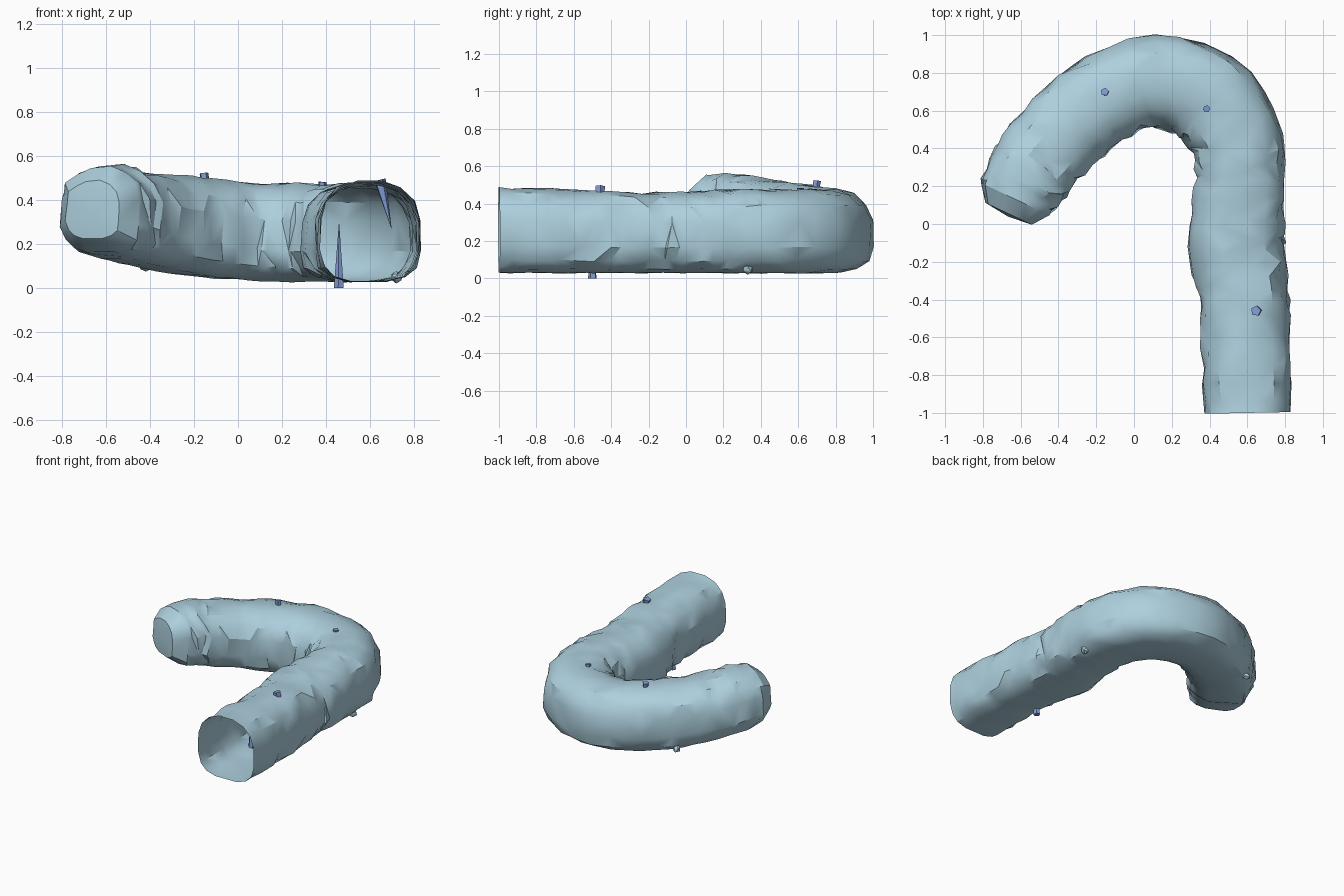
import bpy, bmesh, math, random
from mathutils import Vector

if "Cube" in bpy.data.objects:
    bpy.data.objects.remove(bpy.data.objects["Cube"])

random.seed(7)


def material(name, rgb):
    m = bpy.data.materials.new(name)
    m.diffuse_color = (*rgb, 1)
    m.use_nodes = True
    m.node_tree.nodes["Principled BSDF"].inputs["Base Color"].default_value = m.diffuse_color
    return m


ICE = material("pale_ice", (0.42, 0.63, 0.73))
BLUE = material("blue_crystal", (0.23, 0.34, 0.68))


def finish(name, bm, mat):
    me = bpy.data.meshes.new(name)
    bm.to_mesh(me)
    bm.free()
    me.materials.append(mat)
    ob = bpy.data.objects.new(name, me)
    bpy.context.collection.objects.link(ob)
    return ob


# tunnel path: x, y, z of the centre, half width, half height
PATH = [(.60, -1, .26, .23, .232), (.595, -.75, .255, .235, .23), (.59, -.5, .25, .235, .222),
        (.57, -.3, .245, .24, .218), (.535, -.1, .245, .26, .218), (.55, .1, .25, .245, .222),
        (.56, .3, .25, .235, .225), (.52, .5, .25, .245, .225), (.37, .68, .25, .25, .225),
        (.11, .755, .255, .24, .225), (-.13, .68, .27, .24, .225), (-.32, .54, .295, .24, .22),
        (-.48, .37, .325, .23, .215), (-.57, .24, .35, .225, .21), (-.625, .13, .355, .20, .195)]
SIDES, STEPS = 16, 3


def spline(t):
    i = min(int(t), len(PATH) - 2)
    u = t - i
    p = [PATH[max(0, min(len(PATH) - 1, k))] for k in (i - 1, i, i + 1, i + 2)]
    return [.5 * (2*b + (c-a)*u + (2*a - 5*b + 4*c - d)*u*u + (3*b - a - 3*c + d)*u**3)
            for a, b, c, d in zip(*p)]


def sgnpow(v, e):
    return math.copysign(abs(v) ** e, v)


# rough ice tunnel, open in front and closed at the far end
bm = bmesh.new()
rings = []
count = (len(PATH) - 1) * STEPS
for k in range(count + 1):
    t = k / STEPS
    x, y, z, w, h = spline(t)
    a, b = spline(max(0, t - .2)), spline(min(len(PATH) - 1, t + .2))
    tan = Vector((b[0] - a[0], b[1] - a[1], 0)).normalized()
    side = Vector((tan.y, -tan.x, 0))
    ring = []
    for s in range(SIDES):
        ang = 2 * math.pi * (s + .5) / SIDES
        e = .85 if math.sin(ang) > 0 else .62      # flatter floor
        rough = 0 if k == 0 else random.uniform(-.055, .06)
        if math.sin(ang) < -.8:
            rough *= .4
        co = Vector((x, y, z)) + side * w * sgnpow(math.cos(ang), e) * (1 + rough)
        co.z += h * sgnpow(math.sin(ang), e) * (1 + rough * .7)
        if 0 < k < count:
            co += tan * random.uniform(-.018, .018)
        co.z = max(co.z, .022)
        ring.append(bm.verts.new(co))
    rings.append(ring)
for r0, r1 in zip(rings, rings[1:]):
    for s in range(SIDES):
        n = (s + 1) % SIDES
        q = (r0[s], r0[n], r1[n], r1[s])
        if random.random() < .5:
            tris = ((q[0], q[1], q[2]), (q[0], q[2], q[3]))
        else:
            tris = ((q[0], q[1], q[3]), (q[1], q[2], q[3]))
        for f in tris:
            bm.faces.new(f)

# blunt end cap
x, y, z, w, h = PATH[-1]
last = rings[-1]
mid = Vector((x, y, z))
inner = [bm.verts.new(mid + (v.co - mid) * .68 + tan * .085) for v in last]
for s in range(SIDES):
    n = (s + 1) % SIDES
    bm.faces.new((last[s], last[n], inner[n], inner[s]))
tip = bm.verts.new(mid + tan * .10)
for s in range(SIDES):
    bm.faces.new((inner[s], inner[(s + 1) % SIDES], tip))
bmesh.ops.recalc_face_normals(bm, faces=bm.faces)
if sum((f.normal.z for f in bm.faces if f.calc_center_median().z > .42)) < 0:
    bmesh.ops.reverse_faces(bm, faces=bm.faces)
tunnel = finish("ice_tunnel", bm, ICE)
bpy.context.view_layer.objects.active = tunnel
tunnel.select_set(True)
bpy.ops.object.shade_smooth_by_angle(angle=math.radians(32))


# thin crystals: blunt root poking through the shell, sharp tip inside
def crystal(name, root, point, r):
    root, point = Vector(root), Vector(point)
    axis = (point - root).normalized()
    u = axis.orthogonal().normalized()
    v = axis.cross(u)
    bm = bmesh.new()
    base = [bm.verts.new(root + r * (u * math.cos(a) + v * math.sin(a)))
            for a in (2 * math.pi * i / 5 for i in range(5))]
    top = bm.verts.new(point)
    bm.faces.new(base[::-1])
    for i in range(5):
        bm.faces.new((base[i], base[(i + 1) % 5], top))
    finish(name, bm, BLUE)


crystal("front_icicle", (.645, -.46, .492), (.70, -.46, .265), .028)
crystal("bend_icicle", (.385, .61, .482), (.36, .62, .25), .02)
crystal("rear_icicle", (-.155, .70, .522), (-.13, .67, .27), .022)
crystal("floor_spike", (.46, -.50, 0), (.46, -.50, .305), .024)

# small ice chunks set in the floor and outer wall
for name, loc in (("floor_chunk", (.72, .33, .05)), ("wall_chunk", (-.42, .71, .10))):
    bm = bmesh.new()
    bmesh.ops.create_icosphere(bm, subdivisions=1, radius=.03)
    for v in bm.verts:
        v.co *= random.uniform(.75, 1.15)
    finish(name, bm, ICE).location = loc
